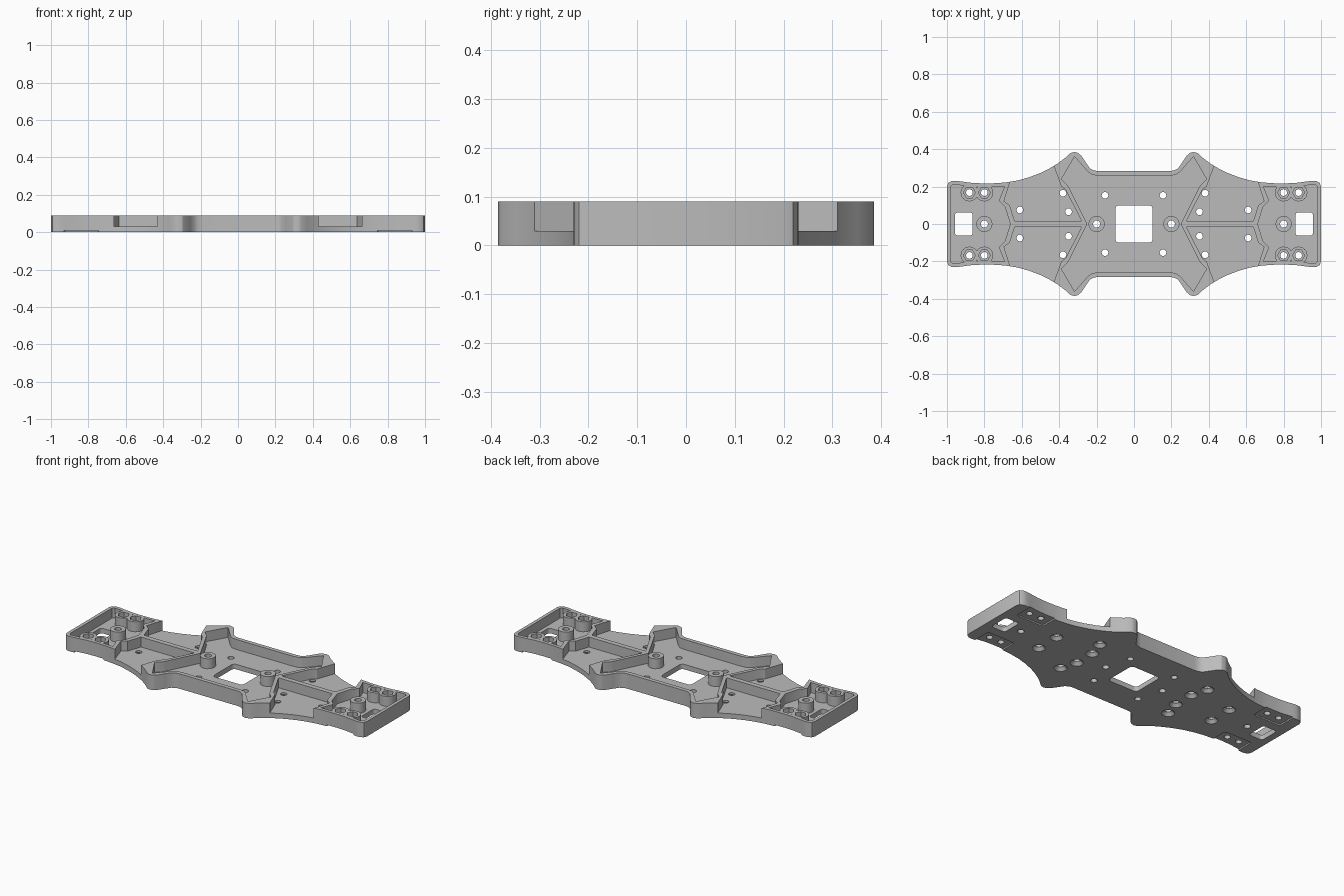
import bpy, bmesh, math

if "Cube" in bpy.data.objects:
    bpy.data.objects.remove(bpy.data.objects["Cube"])

FLOOR, TOP = 0.03, 0.09
grey = bpy.data.materials.new("plain_grey")
grey.diffuse_color = (0.5, 0.5, 0.5, 1)
grey.use_nodes = True
grey.node_tree.nodes["Principled BSDF"].inputs["Base Color"].default_value = grey.diffuse_color


def prism(name, pts, z0, z1, upper=None):
    """Solid between a lower polygon and an upper polygon."""
    bm = bmesh.new()
    lo = [bm.verts.new((x, y, z0)) for x, y in pts]
    hi = [bm.verts.new((x, y, z1)) for x, y in (upper or pts)]
    bm.faces.new(lo)
    bm.faces.new(hi)
    n = len(lo)
    for i in range(n):
        bm.faces.new((lo[i], lo[(i + 1) % n], hi[(i + 1) % n], hi[i]))
    bmesh.ops.recalc_face_normals(bm, faces=bm.faces)
    me = bpy.data.meshes.new(name)
    bm.to_mesh(me)
    bm.free()
    me.materials.append(grey)
    ob = bpy.data.objects.new(name, me)
    bpy.context.collection.objects.link(ob)
    return ob


def ring(x, y, r, n=24):
    return [(x + r * math.cos(2 * math.pi * i / n), y + r * math.sin(2 * math.pi * i / n))
            for i in range(n)]


def rounded(cx, cy, hx, hy, r):
    """Rounded rectangle outline."""
    pts = []
    for k, (sx, sy) in enumerate(((1, 1), (-1, 1), (-1, -1), (1, -1))):
        for j in range(5):
            a = math.pi / 2 * (k + j / 4)
            pts.append((cx + sx * (hx - r) + r * math.cos(a), cy + sy * (hy - r) + r * math.sin(a)))
    return pts


def mirror_y(half):
    return half + [(x, -y) for x, y in reversed(half) if abs(y) > 1e-6]


def mirror_x(half):
    return half + [(-x, y) for x, y in reversed(half) if abs(x) > 1e-6]


def combine(body, tool, op):
    mod = body.modifiers.new("combine", 'BOOLEAN')
    mod.operation, mod.solver, mod.object = op, 'EXACT', tool
    bpy.context.view_layer.objects.active = body
    bpy.ops.object.modifier_apply(modifier=mod.name)
    bpy.data.objects.remove(tool)


def cut(body, pts, z0, z1, upper=None):
    combine(body, prism("cutter", pts, z0, z1, upper), 'DIFFERENCE')


# Outer outline of one quarter: waist, rounded shoulder, concave flank, end corner
quarter = [(0.19, 0.283), (0.215, 0.286), (0.236, 0.298), (0.255, 0.325), (0.28, 0.363),
           (0.298, 0.38), (0.32, 0.385), (0.34, 0.379), (0.37, 0.352), (0.41, 0.322),
           (0.45, 0.298), (0.5, 0.273), (0.56, 0.25), (0.62, 0.233), (0.68, 0.223),
           (0.74, 0.218), (0.8, 0.217), (0.86, 0.219), (0.92, 0.227), (0.95, 0.231),
           (0.975, 0.23), (0.993, 0.219), (1.0, 0.2)]
body = prism("frame_plate", mirror_x(mirror_y(quarter)), 0, TOP)

# Central tray, with walls left around it
tray = [(0.18, 0.258), (0.222, 0.262), (0.245, 0.278), (0.318, 0.36), (0.388, 0.24),
        (0.36, 0.213), (0.345, 0.19), (0.25, 0.0)]
cut(body, mirror_x(mirror_y(tray)), FLOOR, 0.2)

# Open side bays and end trays
bay = [(0.28, 0.015), (0.365, 0.182), (0.388, 0.2), (0.403, 0.24), (0.43, 0.313), (0.5, 0.5),
       (0.62, 0.5), (0.663, 0.225), (0.695, 0.122), (0.665, 0.1), (0.637, 0.015)]
end_tray = [(0.98, 0.2), (0.968, 0.211), (0.94, 0.209), (0.88, 0.2), (0.8, 0.196),
            (0.692, 0.2), (0.722, 0.125), (0.69, 0.093), (0.662, 0.0)]
sides = (1, -1)
for sx in sides:
    cut(body, [(sx * x, y) for x, y in mirror_y(end_tray)], FLOOR, 0.2)
    for sy in sides:
        cut(body, [(sx * x, sy * y) for x, y in bay], FLOOR, 0.2)

# Standing posts
for sx in sides:
    for x in (0.2, 0.8):
        combine(body, prism("post", ring(sx * x, 0, 0.043), 0.015, TOP), 'UNION')
    for sy in sides:
        for x in (0.8, 0.88):
            combine(body, prism("post", ring(sx * x, sy * 0.168, 0.047), 0.015, TOP), 'UNION')

# Central window and end windows
cut(body, rounded(0, 0, 0.1, 0.1, 0.02), -0.1, 0.2)
for sx in sides:
    cut(body, rounded(sx * 0.91, 0, 0.047, 0.062, 0.015), -0.1, 0.2)
    # Holes through the centre-line posts
    for x in (0.2, 0.8):
        cut(body, ring(sx * x, 0, 0.019, 16), -0.1, 0.2)
    for sy in sides:
        # Plain floor hole
        cut(body, ring(sx * 0.155, sy * 0.153, 0.018, 16), -0.1, 0.2)
        # Countersunk floor holes
        for x, y in ((0.61, 0.075), (0.35, 0.065), (0.38, 0.165)):
            cut(body, ring(sx * x, sy * y, 0.018, 16), -0.1, 0.2)
            cut(body, ring(sx * x, sy * y, 0.04, 16), -0.004, 0.018,
                ring(sx * x, sy * y, 0.019, 16))
        # Shallow recess under each end corner
        cut(body, rounded(sx * 0.8375, sy * 0.22, 0.0925, 0.1, 0.015), -0.1, 0.008)
        # Hexagonal nut pockets with bolt holes
        for x in (0.8, 0.88):
            cut(body, ring(sx * x, sy * 0.168, 0.032, 6), FLOOR + 0.005, 0.2)
            cut(body, ring(sx * x, sy * 0.168, 0.018, 16), -0.1, 0.2)

# Smooth curved walls, crisp edges
bpy.ops.object.select_all(action='DESELECT')
body.select_set(True)
bpy.context.view_layer.objects.active = body
bpy.ops.object.shade_smooth_by_angle(angle=math.radians(30))
